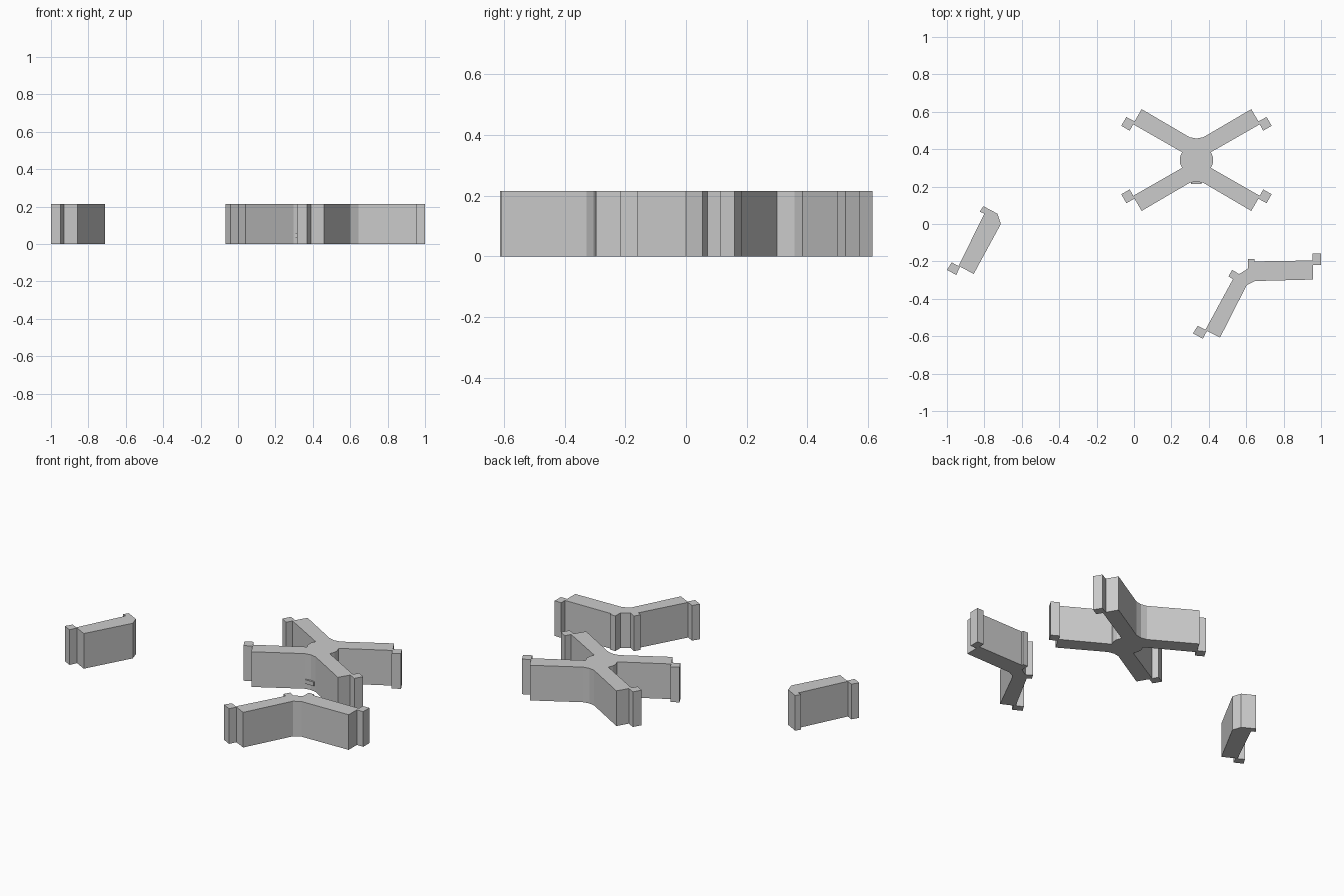
import bpy, bmesh

HEIGHT = 0.215


def prism(name, outline, z0=0.0, z1=HEIGHT):
    """Extrude a closed plan outline straight up."""
    bm = bmesh.new()
    face = bm.faces.new([bm.verts.new((x, y, z0)) for x, y in outline])
    grown = bmesh.ops.extrude_face_region(bm, geom=[face])
    top = [v for v in grown["geom"] if isinstance(v, bmesh.types.BMVert)]
    bmesh.ops.translate(bm, verts=top, vec=(0, 0, z1 - z0))
    bmesh.ops.recalc_face_normals(bm, faces=bm.faces)
    mesh = bpy.data.meshes.new(name)
    bm.to_mesh(mesh)
    bm.free()
    obj = bpy.data.objects.new(name, mesh)
    bpy.context.collection.objects.link(obj)
    return obj


# Single straight wall with a hooked end
prism("straight_wall", [
    (-0.805, 0.095), (-0.73, 0.055), (-0.712, 0.0), (-0.857, -0.267),
    (-0.93, -0.228), (-0.95, -0.272), (-1.0, -0.246), (-0.975, -0.205),
    (-0.938, -0.225), (-0.80, 0.056), (-0.825, 0.066)])

# Bent wall with hooked ends and two pegs at the inside corner
prism("corner_wall", [
    (0.315, -0.585), (0.34, -0.545), (0.382, -0.565), (0.529, -0.295),
    (0.505, -0.28), (0.525, -0.245), (0.562, -0.268), (0.61, -0.238),
    (0.61, -0.188), (0.645, -0.188), (0.645, -0.20), (0.955, -0.195),
    (0.955, -0.158), (1.0, -0.158), (1.0, -0.218), (0.957, -0.218),
    (0.957, -0.297), (0.645, -0.305), (0.602, -0.328), (0.46, -0.607),
    (0.39, -0.572), (0.368, -0.613)])

# Cross-shaped wall: one arm mirrored into four
CX, CY = 0.334, 0.342
arm = [(0.089, 0.015), (0.077, 0.042), (0.338, 0.191), (0.357, 0.157),
       (0.402, 0.183), (0.375, 0.23), (0.331, 0.207), (0.293, 0.272),
       (0.037, 0.122)]
half = arm + [(0, 0.115)] + [(-x, y) for x, y in reversed(arm)]
cross = half + [(-x, -y) for x, y in half]
prism("cross_wall", [(CX + x, CY + y) for x, y in cross])

# Small clip low on the front of the cross
prism("cross_clip", [(CX - 0.03, 0.214), (CX + 0.028, 0.214),
                     (CX + 0.028, 0.24), (CX - 0.03, 0.24)], 0.035, 0.06)
